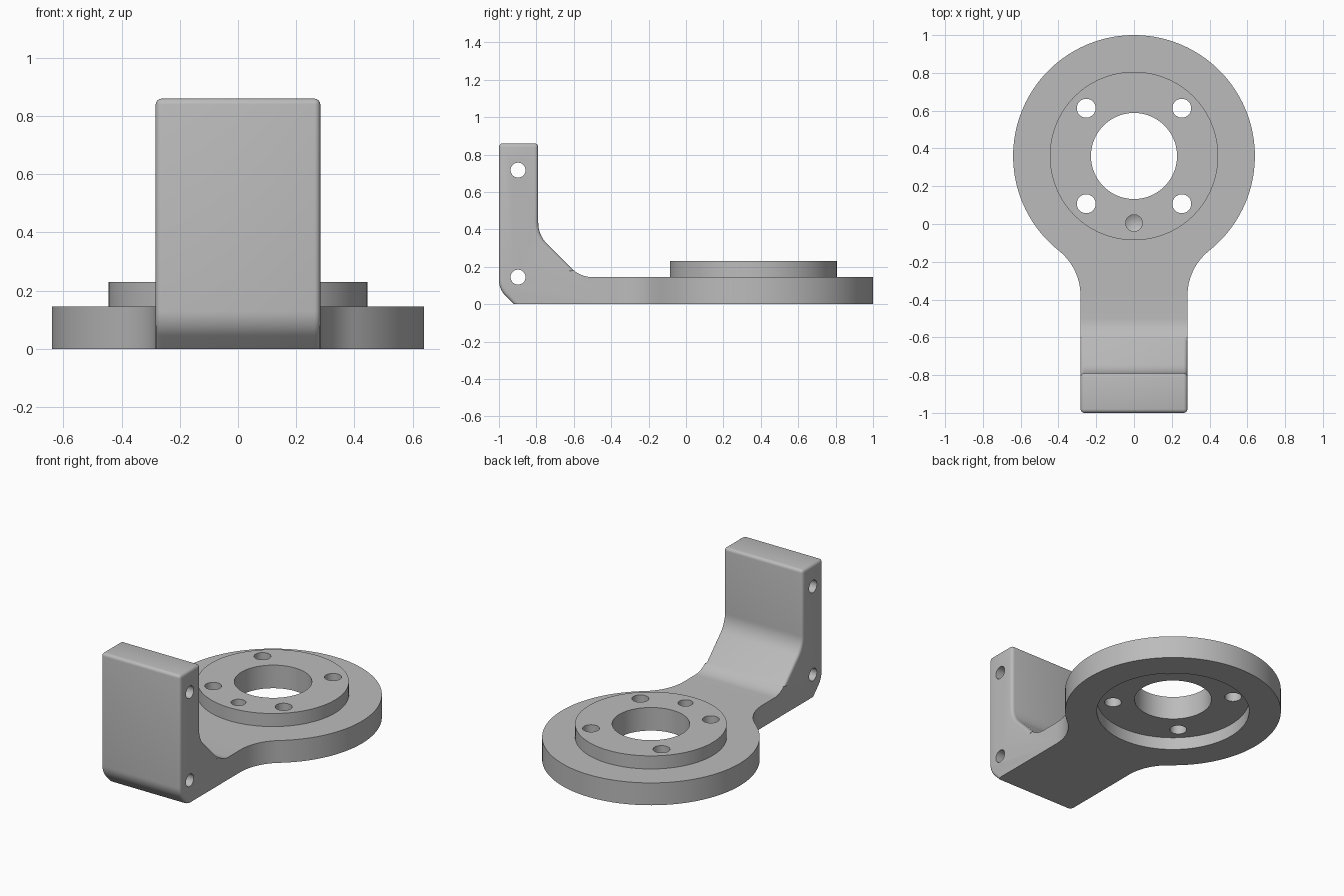
import bpy, bmesh, math
from mathutils import Vector, Matrix

if "Cube" in bpy.data.objects:
    bpy.data.objects.remove(bpy.data.objects["Cube"])


def to_object(name, bm):
    bmesh.ops.recalc_face_normals(bm, faces=bm.faces)
    me = bpy.data.meshes.new(name)
    bm.to_mesh(me)
    bm.free()
    ob = bpy.data.objects.new(name, me)
    bpy.context.collection.objects.link(ob)
    return ob


def prism(name, pts, offset):
    # flat outline pushed along a vector
    bm = bmesh.new()
    f = bm.faces.new([bm.verts.new(p) for p in pts])
    ext = bmesh.ops.extrude_face_region(bm, geom=[f])
    new = [v for v in ext["geom"] if isinstance(v, bmesh.types.BMVert)]
    bmesh.ops.translate(bm, verts=new, vec=offset)
    return to_object(name, bm)


def cylinder(name, r, centre, depth, n=48, axis="Z", tip=0):
    bm = bmesh.new()
    bmesh.ops.create_cone(bm, cap_ends=True, segments=n, radius1=r, radius2=r, depth=depth)
    if tip:  # pointed lower end, like a drill
        low = min(bm.faces, key=lambda f: f.calc_center_median().z)
        for v in bmesh.ops.poke(bm, faces=[low])["verts"]:
            v.co.z -= tip
    if axis == "X":
        bm.transform(Matrix.Rotation(math.pi / 2, 4, "Y"))
    bm.transform(Matrix.Translation(centre))
    return to_object(name, bm)


def combine(ob, other, op):
    m = ob.modifiers.new("combine", "BOOLEAN")
    m.operation, m.object, m.solver = op, other, "EXACT"
    dg = bpy.context.evaluated_depsgraph_get()
    me = bpy.data.meshes.new_from_object(ob.evaluated_get(dg))
    ob.modifiers.clear()
    ob.data = me
    bpy.data.objects.remove(other)


def arc(cx, cy, r, a0, a1, n):
    return [(cx + r * math.cos(math.radians(a0 + (a1 - a0) * i / n)),
             cy + r * math.sin(math.radians(a0 + (a1 - a0) * i / n))) for i in range(n + 1)]


def rounded(corners, n=8):
    # polygon with a fillet radius at each corner
    out = []
    for i, (a, b, r) in enumerate(corners):
        p = Vector((a, b))
        if r == 0:
            out.append((a, b))
            continue
        u = (Vector(corners[i - 1][:2]) - p).normalized()
        w = (Vector(corners[(i + 1) % len(corners)][:2]) - p).normalized()
        half = u.angle(w) / 2
        c = p + (u + w).normalized() * r / math.sin(half)
        s = p + u * r / math.tan(half) - c
        e = p + w * r / math.tan(half) - c
        for k in range(n + 1):
            d = s.lerp(e, k / n).normalized() * r
            out.append(tuple(c + d))
    return out


# side profile: upright, gusset and base plate
side = rounded([(-1, 0.86, 0), (-0.79, 0.86, 0), (-0.79, 0.37, 0.157), (-0.565, 0.145, 0.157),
                (1.1, 0.145, 0), (1.1, 0, 0), (-0.92, 0, 0), (-1, 0.08, 0.12)])
bracket = prism("mounting_bracket", [(-0.8, y, z) for y, z in side], (1.6, 0, 0))

# plan outline: round flange necked into the arm
HW, CY, R = 0.283, 0.36, 0.64
neck = arc(0.588, -0.38, 0.305, 180, 128.5, 14)
outline = [(HW, -1.1)] + neck + arc(0, CY, R, -51.5, 231.5, 120)[1:-1]
outline += [(-x, y) for x, y in reversed(neck)] + [(-HW, -1.1)]
plan = prism("plan_outline", [(x, y, -0.2) for x, y in outline], (0, 0, 1.4))
combine(bracket, plan, "INTERSECT")

# soften the edges of the upright
bm = bmesh.new()
bm.from_mesh(bracket.data)
bmesh.ops.remove_doubles(bm, verts=bm.verts, dist=0.0005)
edges = []
for e in bm.edges:
    a, b = (v.co for v in e.verts)
    on_side = all(abs(abs(p.x) - HW) < 0.002 and p.y < -0.6 for p in (a, b)) and a.x * b.x > 0
    on_top = min(a.z, b.z) > 0.859
    on_floor = max(a.z, b.z) < 0.001
    if (on_side or on_top) and not on_floor and e.calc_face_angle(0) > 0.5:
        edges.append(e)
bmesh.ops.bevel(bm, geom=edges, offset=0.02, segments=4, profile=0.5, affect="EDGES")
bm.to_mesh(bracket.data)
bm.free()

# raised boss, underside recess and centre bore
combine(bracket, cylinder("boss", 0.446, (0, CY, 0.165), 0.13, 112), "UNION")
combine(bracket, cylinder("recess", 0.452, (0, CY, -0.01), 0.18, 112), "DIFFERENCE")
combine(bracket, cylinder("bore", 0.228, (0, CY, 0.2), 0.6, 80), "DIFFERENCE")

# four bolt holes and one blind drilled hole
for sx in (-1, 1):
    for sy in (-1, 1):
        combine(bracket, cylinder("bolt_hole", 0.05, (sx * 0.253, CY + sy * 0.253, 0.2), 0.6, 32),
                "DIFFERENCE")
combine(bracket, cylinder("blind_hole", 0.044, (0, 0.005, 0.24), 0.2, 32, tip=0.025), "DIFFERENCE")

# cross holes through the upright
for z in (0.145, 0.717):
    combine(bracket, cylinder("cross_hole", 0.04, (0, -0.898, z), 1, 32, "X"), "DIFFERENCE")

# one grey metal, smooth shading with sharp edges
mat = bpy.data.materials.new("grey_metal")
mat.diffuse_color = (0.5, 0.5, 0.5, 1)
mat.use_nodes = True
mat.node_tree.nodes["Principled BSDF"].inputs["Base Color"].default_value = mat.diffuse_color
me = bracket.data
me.materials.clear()
me.materials.append(mat)
for p in me.polygons:
    p.use_smooth = True
    p.material_index = 0
me.set_sharp_from_angle(angle=math.radians(30))
